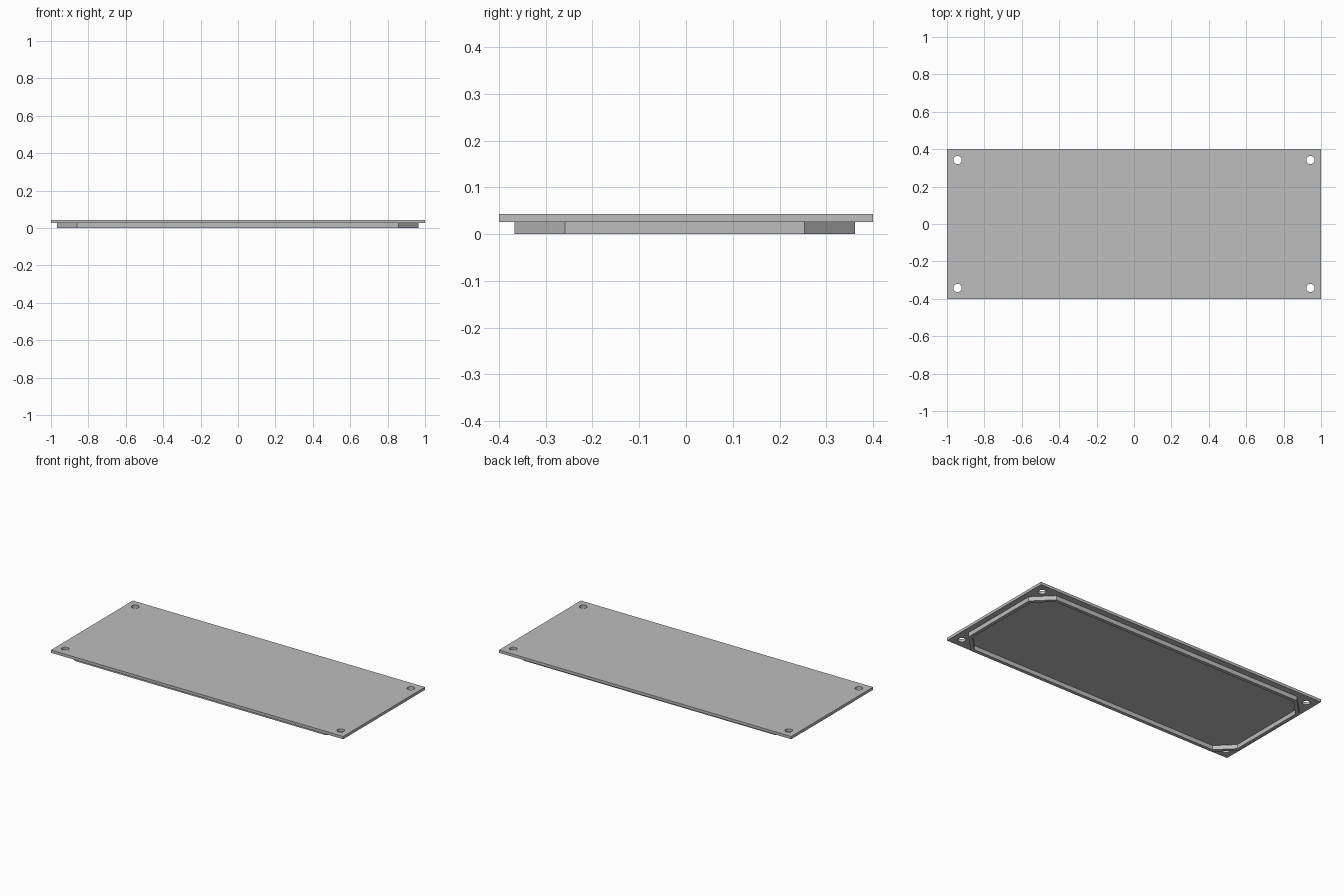
import bpy, bmesh, math

cube = bpy.data.objects.get("Cube")
if cube:
    bpy.data.objects.remove(cube, do_unlink=True)

grey = bpy.data.materials.new("plain_grey")
grey.use_nodes = True
colour = (0.51, 0.51, 0.51, 1)
grey.diffuse_color = colour
for node in grey.node_tree.nodes:
    if node.type == 'BSDF_PRINCIPLED':
        node.inputs["Base Color"].default_value = colour


def circle(cx, cy, r, n=32):
    return [(cx + r * math.cos(math.tau * i / n), cy + r * math.sin(math.tau * i / n))
            for i in range(n)]


def chamfered(cx, cy, hx, hy, c):
    """Rectangle with its four corners cut off."""
    pts = []
    for sx, sy in ((1, 1), (-1, 1), (-1, -1), (1, -1)):
        pair = [(cx + sx * hx, cy + sy * (hy - c)), (cx + sx * (hx - c), cy + sy * hy)]
        pts += pair if sx * sy > 0 else pair[::-1]
    return pts


def prism(name, outlines, z0, z1):
    """Extrude a flat outline; inner outlines become holes."""
    curve = bpy.data.curves.new(name + "_profile", 'CURVE')
    curve.dimensions = '2D'
    curve.fill_mode = 'BOTH'
    curve.extrude = (z1 - z0) / 2
    for pts in outlines:
        spline = curve.splines.new('POLY')
        spline.points.add(len(pts) - 1)
        for p, (x, y) in zip(spline.points, pts):
            p.co = (x, y, 0, 1)
        spline.use_cyclic_u = True
    helper = bpy.data.objects.new(name + "_profile", curve)
    bpy.context.collection.objects.link(helper)
    bpy.context.view_layer.update()
    graph = bpy.context.evaluated_depsgraph_get()
    mesh = bpy.data.meshes.new_from_object(helper.evaluated_get(graph))
    bpy.data.objects.remove(helper, do_unlink=True)

    # Weld the caps to the sides and keep everything flat
    bm = bmesh.new()
    bm.from_mesh(mesh)
    bmesh.ops.remove_doubles(bm, verts=bm.verts, dist=0.0001)
    bmesh.ops.translate(bm, verts=bm.verts, vec=(0, 0, (z0 + z1) / 2))
    bmesh.ops.recalc_face_normals(bm, faces=bm.faces)
    for f in bm.faces:
        f.smooth = False
        f.material_index = 0
    bm.to_mesh(mesh)
    bm.free()
    mesh.materials.clear()
    mesh.materials.append(grey)
    obj = bpy.data.objects.new(name, mesh)
    bpy.context.collection.objects.link(obj)
    return obj


# Cover plate with a screw hole in each corner
rim = 0.026
plate = [(-1, -0.4), (1, -0.4), (1, 0.4), (-1, 0.4)]
holes = [circle(sx * 0.943, sy * 0.342, 0.022) for sx in (-1, 1) for sy in (-1, 1)]
prism("cover_plate", [plate] + holes, rim, 0.043)

# Locating lip below: a thin ring with cut corners
wall = 0.021
cut = 0.108
outer = chamfered(-0.002, -0.003, 0.967, 0.364, cut)
inner = chamfered(-0.002, -0.003, 0.967 - wall, 0.364 - wall, cut - wall * (2 - math.sqrt(2)))
prism("locating_lip", [outer, inner], 0, rim)
